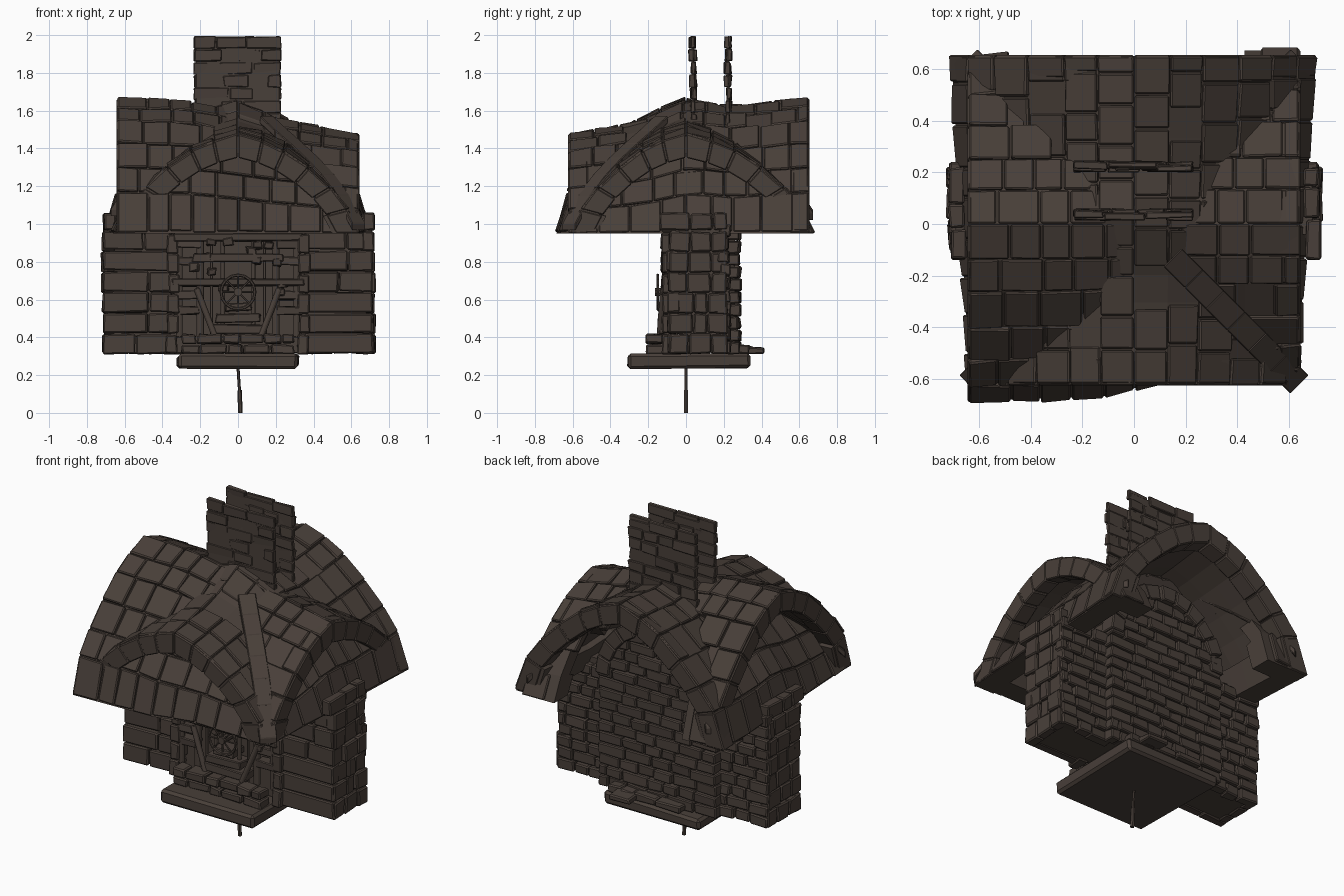
import bpy, bmesh, math, random
from mathutils import Vector, Matrix

random.seed(4)
cube = bpy.data.objects.get("Cube")
if cube:
    bpy.data.objects.remove(cube, do_unlink=True)


def material(name, color):
    m = bpy.data.materials.new(name)
    m.use_nodes = True
    m.diffuse_color = color
    m.node_tree.nodes["Principled BSDF"].inputs["Base Color"].default_value = color
    return m


STONE = material("dark brown stone", (0.066, 0.05, 0.041, 1))


def jit(a):
    return random.uniform(-a, a)


def finish(bm, name, bevel=0.0):
    bmesh.ops.recalc_face_normals(bm, faces=bm.faces[:])
    me = bpy.data.meshes.new(name)
    bm.to_mesh(me)
    bm.free()
    me.materials.append(STONE)
    ob = bpy.data.objects.new(name, me)
    bpy.context.scene.collection.objects.link(ob)
    if bevel:
        mod = ob.modifiers.new("worn_edges", "BEVEL")
        mod.width = bevel
        mod.segments = 1
    return ob


def hexa(bm, low, high):
    # Block between two matching four-point loops
    a = [bm.verts.new(p) for p in low]
    b = [bm.verts.new(p) for p in high]
    bm.faces.new(a)
    bm.faces.new(b)
    for i in range(4):
        j = (i + 1) % 4
        bm.faces.new((a[i], a[j], b[j], b[i]))


def block(bm, x0, x1, y0, y1, z0, z1, wobble=0.0):
    def loop(z):
        return [Vector((x + jit(wobble), y + jit(wobble), z + jit(wobble)))
                for x, y in ((x0, y0), (x1, y0), (x1, y1), (x0, y1))]
    hexa(bm, loop(z0), loop(z1))


def beam(bm, a, b, r, sides=6):
    a, b = Vector(a), Vector(b)
    rot = (b - a).to_track_quat("Z", "Y").to_matrix().to_4x4()
    bmesh.ops.create_cone(bm, cap_ends=True, segments=sides, radius1=r, radius2=r,
                          depth=(b - a).length, matrix=Matrix.Translation((a + b) / 2) @ rot)


def interp(pts, t):
    t = min(max(t, pts[0][0]), pts[-1][0])
    for (a, u), (b, v) in zip(pts, pts[1:]):
        if t <= b:
            return u + (v - u) * (t - a) / (b - a)


# Crossing barrel roofs: ridge heights and eave widths along each barrel
EAVE = 0.95
PROFILE = [(0, 1), (.2, .93), (.38, .83), (.58, .66), (.76, .46), (.9, .24), (1, 0)]
WIDE = [(i, p[0]) for i, p in enumerate(PROFILE)]
HIGH = [(i, p[1]) for i, p in enumerate(PROFILE)]
# Extra fullness near the eaves of the taller gables
FULL = [(0, 0), (3, .01), (4, .03), (5, .07), (6, 0)]
BARRELS = {
    "y": dict(span=(-.62, .65), ridge=[(-.62, 1.48), (-.24, 1.54), (.02, 1.66), (.24, 1.62), (.65, 1.67)],
              eave={-1: [(-.62, .65), (.65, .72)], 1: [(-.62, .65), (.65, .71)]}),
    "x": dict(span=(-.64, .64), ridge=[(-.64, 1.67), (-.24, 1.65), (.24, 1.55), (.64, 1.48)],
              eave={-1: [(-.64, .7), (-.1, .68), (.1, .62), (.64, .62)], 1: [(-.64, .66), (.64, .69)]}),
}


def roof_point(axis, side, along, k, d):
    b = BARRELS[axis]
    ridge = interp(b["ridge"], along)
    across = side * interp(WIDE, k) * (interp(b["eave"][side], along) - d)
    h = interp(HIGH, k) + interp(FULL, k) * (ridge - 1.48) / .19
    z = EAVE + h * (ridge - d - EAVE)
    return Vector((across, along, z)) if axis == "y" else Vector((along, across, z))


def roof_block(bm, axis, side, a0, a1, k0, k1, outer, inner, wob=0.0):
    corners = ((a0, k0), (a1, k0), (a1, k1), (a0, k1))
    low = [roof_point(axis, side, a, k, inner) for a, k in corners]
    high = [roof_point(axis, side, a, k, outer + jit(wob)) for a, k in corners]
    hexa(bm, low, high)


def open_bay(axis, side, along, k):
    # The rear bay stays open below the crown so the arched back wall is exposed
    return axis == "x" and side == 1 and k > 2 and abs(along) < min(.48, interp(WIDE, k) * .66)


for axis, label in (("y", "long"), ("x", "cross")):
    shell, tiles, rim = bmesh.new(), bmesh.new(), bmesh.new()
    s0, s1 = BARRELS[axis]["span"]
    for side in (-1, 1):
        for k in range(6):
            n = 12
            step = (s1 - s0) / n
            for i in range(n):
                if not open_bay(axis, side, s0 + (i + .5) * step, k + .5):
                    roof_block(shell, axis, side, s0 + i * step, s0 + (i + 1) * step, k, k + 1,
                               .015, .15 if k == 5 else .11)
            # Wedge stones around both gable mouths
            for a, e in ((s0 - .004, s0 + .1), (s1 - .1, s1 + .004)):
                roof_block(rim, axis, side, a, e, k + .02, k + .98, .006, .13, .006)
            # Staggered, slightly uneven slabs over the shell
            a = s0
            while a < s1 - .02:
                e = a + random.uniform(.11, .17)
                e = s1 if e > s1 - .06 else e
                if not open_bay(axis, side, (a + e) / 2, k + .5) and random.random() > .02:
                    drop = random.uniform(0, .06) if k == 5 else 0
                    roof_block(tiles, axis, side, a + .003, e - .003, k + .02, k + .98 - drop,
                               -.002, .05, .009)
                a = e
    finish(shell, label + "_roof_vault")
    finish(tiles, label + "_roof_tiles", .006)
    finish(rim, label + "_gable_stones", .006)


# Valley strips along the four roof corners
def surface(x, y):
    def h(axis, along, across):
        b = BARRELS[axis]
        w = abs(across) / interp(b["eave"][1 if across > 0 else -1], along)
        return EAVE + interp(PROFILE, w) * (interp(b["ridge"], along) - EAVE)
    return max(h("y", y, x), h("x", x, y))


bm = bmesh.new()
for sx, sy, lift in ((1, -1, .035), (-1, -1, -.06), (1, 1, -.06), (-1, 1, -.06)):
    side = Vector((sx, -sy, 0)).normalized() * .05
    path = []
    for i in range(7):
        r = .15 + .49 * i / 6
        p = Vector((sx * r, sy * (r - .02 if sy < 0 else r), 0))
        p.z = surface(p.x, p.y) + lift
        path.append(p)
    for p, q in zip(path, path[1:]):
        loop = [p - side, p + side, q + side, q - side]
        hexa(bm, [v - Vector((0, 0, .04)) for v in loop], loop)
finish(bm, "valley_strips", .004)


# Coursed stone walls; axis is the direction the wall faces
def courses(bm, axis, pos, u0, u1, z0, z1, course, length, depth=.06, limit=None):
    n = max(1, round((z1 - z0) / course))
    h = (z1 - z0) / n
    for r in range(n):
        za, zb = z0 + r * h + .003, z0 + (r + 1) * h - .003
        lo, hi = u0, u1
        if limit:
            m = limit((za + zb) / 2)
            lo, hi = max(u0, -m), min(u1, m)
        u = lo
        while u < hi - .01:
            e = u + length * random.uniform(.7, 1.4)
            e = hi if e > hi - length * .4 else e
            o = jit(.009)
            span = (pos - depth / 2 + o, pos + depth / 2 + o)
            if axis == "y":
                block(bm, u + .003, e - .003, *span, za, zb, .005)
            else:
                block(bm, *span, u + .003, e - .003, za, zb, .005)
            u = e


bm = bmesh.new()
block(bm, -.69, .69, -.04, .19, .32, 1.03)
block(bm, -.37, .37, .1, .26, .32, 1.1)
finish(bm, "wall_core")

bm = bmesh.new()
for s in (-1, 1):
    lo, hi = sorted((s * .35, s * .715))
    courses(bm, "y", -.065, lo, hi, .31, .97, .105, .22)
    courses(bm, "y", .2, lo, hi, .31, 1.0, .07, .12)
    courses(bm, "x", s * .688, -.09, .22, .31, .96, .1, .1)
    # Cap stones on the end walls
    courses(bm, "x", s * .688, -.14, .22, .965, 1.06, .1, .12)
    # Jambs beside the front recess
    courses(bm, "x", s * .345, -.13, -.02, .31, .95, .1, .1)
finish(bm, "side_walls", .007)


# Arched back wall with a ring of wedge stones
def arch_limit(z):
    return .4 if z < 1.02 else math.sqrt(max(0, .36 ** 2 - (z - 1.02) ** 2)) + .02


bm = bmesh.new()
courses(bm, "y", .25, -.4, .4, .31, 1.38, .065, .13, .07, arch_limit)
for i in range(11):
    def spoke(r, j, y):
        t = math.pi * (i + j) / 11
        return Vector((r * math.cos(t), y, 1.0 + r * math.sin(t)))
    loops = [[spoke(.32, .04, y), spoke(.41, .04, y), spoke(.41, .96, y), spoke(.32, .96, y)]
             for y in (.2, .3 + jit(.01))]
    hexa(bm, *loops)
finish(bm, "back_arch_wall", .006)

# Front and rear chimney leaves, open at the sides
for name, y in (("front_chimney_wall", .037), ("rear_chimney_wall", .222)):
    bm = bmesh.new()
    block(bm, -.225, .22, y - .008, y + .008, 1.45, 1.97)
    courses(bm, "y", y, -.235, .23, 1.45, 1.995, .07, .14, .026)
    finish(bm, name, .004)

# Base slab, footing stones and spike
bm = bmesh.new()
block(bm, -.32, .32, -.31, .34, .235, .31, .008)
finish(bm, "base_slab", .015)
bm = bmesh.new()
courses(bm, "y", -.16, -.3, .3, .31, .42, .055, .11, .09)
courses(bm, "y", .3, -.2, .3, .31, .36, .05, .12, .08)
block(bm, .1, .24, .28, .42, .315, .35, .01)
finish(bm, "footing_stones", .007)
bm = bmesh.new()
beam(bm, (.015, 0, .01), (0, 0, .24), .008)
beam(bm, (.013, 0, 0), (.008, 0, .12), .012)
finish(bm, "spike")

# Timber and wheel mechanism in the front recess
bm = bmesh.new()
for s in (-1, 1):
    for x, r in ((.2, .022), (.31, .02), (.08, .014), (.14, .01)):
        beam(bm, (s * x, -.1, .4), (s * x, -.1, .95), r)
    beam(bm, (s * .12, -.14, .4), (s * .22, -.12, .66), .018)
    for z in (.52, .6, .78, .87):
        block(bm, s * .27 - .07, s * .27 + .07, -.12, -.05, z, z + .045, .006)
    # Small fittings between the posts
    for i in range(7):
        x, z = s * random.uniform(.05, .26), random.uniform(.5, .9)
        block(bm, x - .025, x + .025, -.13, -.06, z, z + .04, .008)
for z, w in ((.67, .35), (.8, .24), (.91, .34)):
    block(bm, -w, w, -.13, -.07, z, z + .04, .006)
for z, w in ((.42, .15), (.48, .12), (.54, .07)):
    block(bm, -w, w, -.15, -.04, z, z + .045, .008)
finish(bm, "recess_frame", .005)
bm = bmesh.new()
ring = [Vector((.09 * math.cos(i * math.tau / 16), -.15, .64 + .09 * math.sin(i * math.tau / 16)))
        for i in range(16)]
for i, p in enumerate(ring):
    beam(bm, p, ring[(i + 1) % 16], .008)
    if i % 2 == 0:
        beam(bm, (0, -.15, .64), p, .005)
beam(bm, (0, -.165, .64), (0, -.04, .64), .022, 10)
finish(bm, "wheel")
